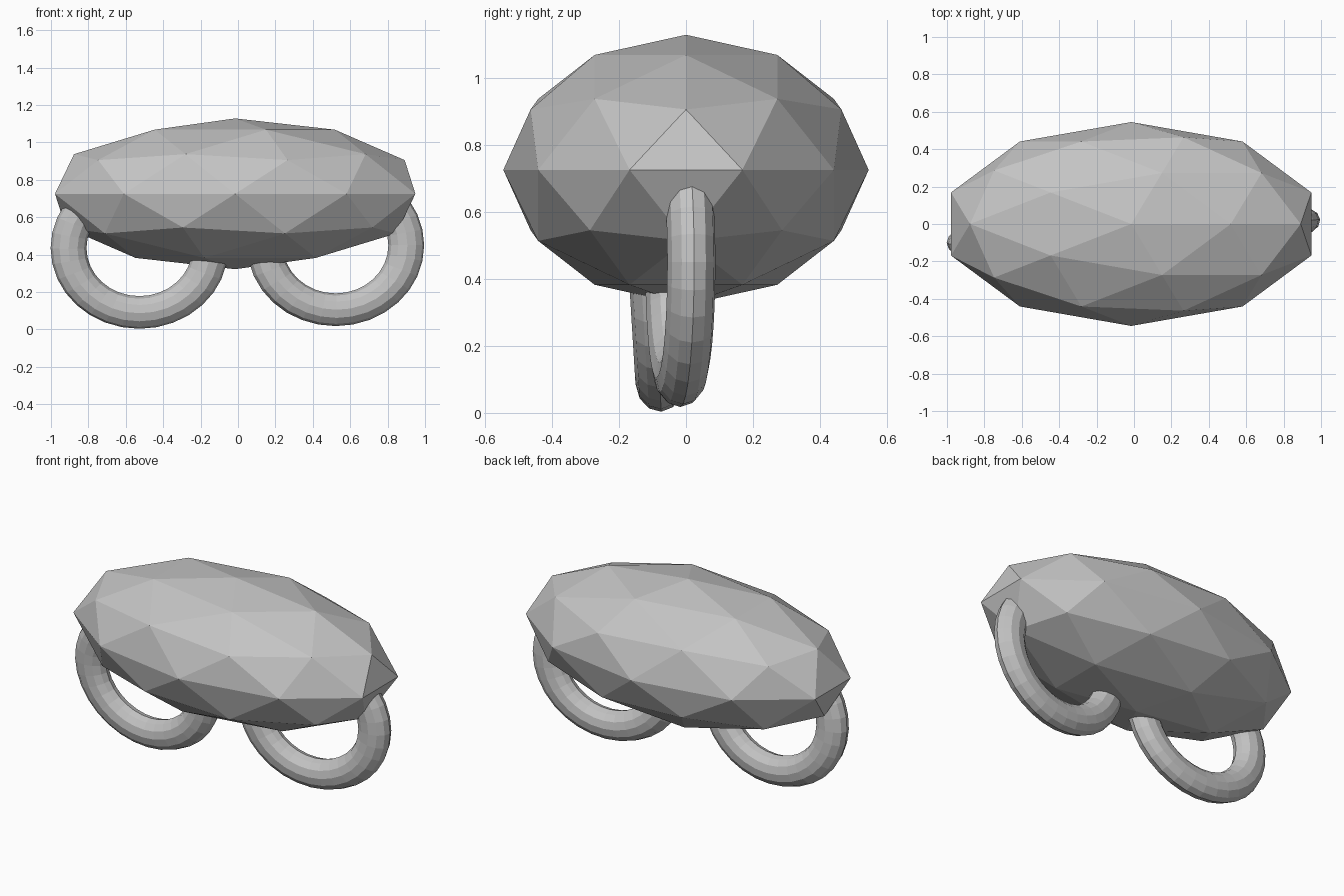
import bpy, math

if "Cube" in bpy.data.objects:
    bpy.data.objects.remove(bpy.data.objects["Cube"])

grey = bpy.data.materials.new("plain grey")
grey.diffuse_color = (0.55, 0.55, 0.55, 1)
grey.use_nodes = True
grey.node_tree.nodes["Principled BSDF"].inputs["Base Color"].default_value = grey.diffuse_color


def finish(name, loc, scale, rot=(0, 0, 0)):
    ob = bpy.context.object
    ob.name = name
    ob.location, ob.scale = loc, scale
    ob.rotation_euler = [math.radians(a) for a in rot]
    ob.data.materials.append(grey)
    bpy.ops.object.shade_flat()
    return ob


# Faceted stretched body
bpy.ops.mesh.primitive_ico_sphere_add(subdivisions=2, radius=1)
finish("body", (-0.015, 0, 0.725), (1.013, 0.545, 0.403))

# Two upright rings half sunk into the underside
for name, loc, rot in (
    ("left_ring", (-0.527, -0.10, 0.435), (3.5, 0, 0)),
    ("right_ring", (0.522, -0.017, 0.45), (0, 0, 5)),
):
    bpy.ops.mesh.primitive_torus_add(major_segments=32, minor_segments=12,
                                     major_radius=0.379, minor_radius=0.096)
    ob = bpy.context.object
    for v in ob.data.vertices:      # stand the ring up in the xz plane
        x, y, z = v.co
        v.co = (x, -z, y)
    finish(name, loc, (1, 0.75, 0.91), rot)
